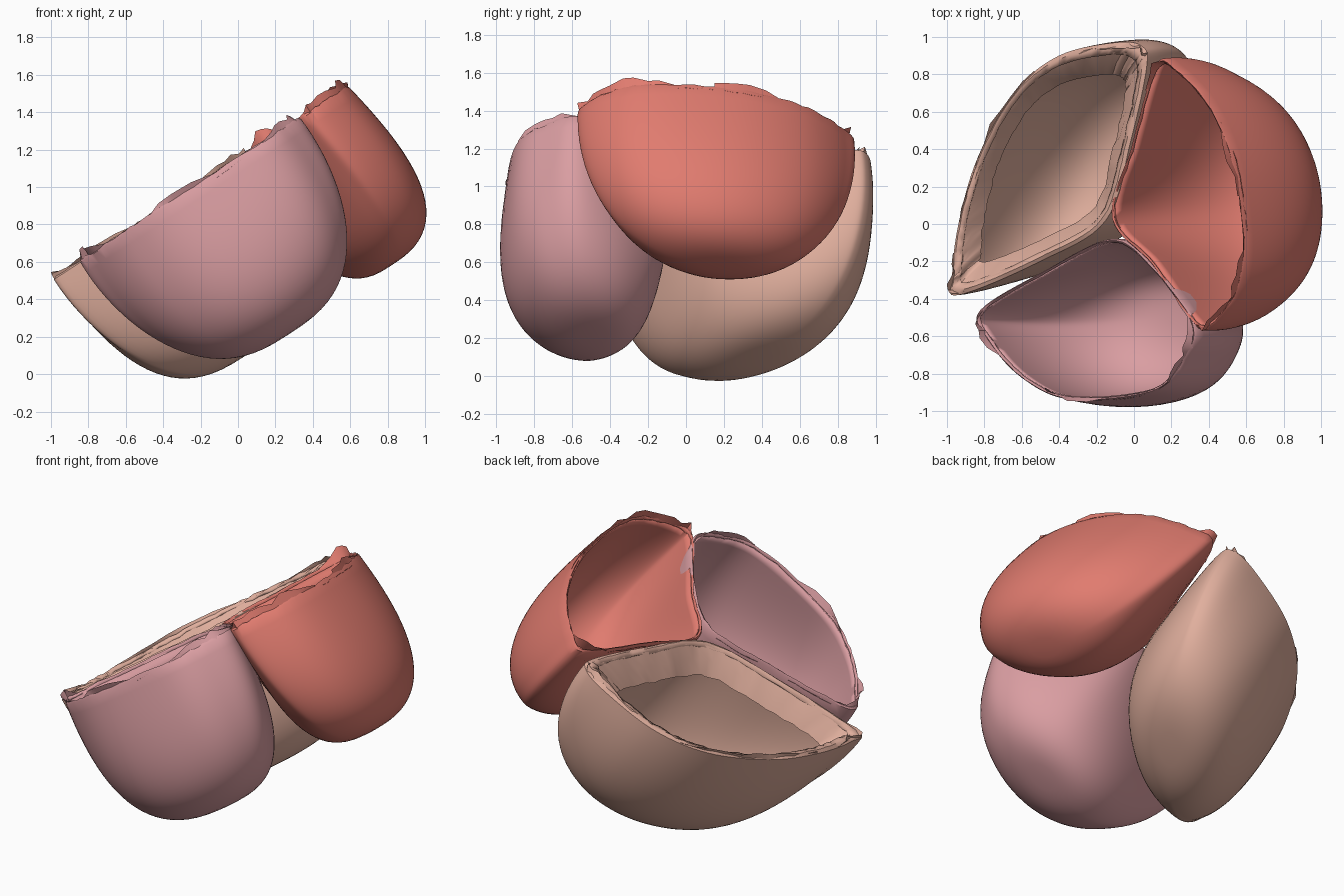
import bpy, bmesh, math, random
from mathutils import Matrix, Vector

random.seed(4)
cube = bpy.data.objects.get("Cube")
if cube:
    bpy.data.objects.remove(cube)

TILT = math.radians(33)
# The rims share one tilted plane; all parts are built in its local frame
FRAME = Matrix.Translation((-0.1, 0, 1.08)) @ Matrix.Rotation(-TILT, 4, 'Y')
STEPS = 8      # spline points per control point
ROWS = 24      # rings from rim to base


def material(name, colour):
    mat = bpy.data.materials.new(name)
    mat.use_nodes = True
    mat.diffuse_color = (*colour, 1)
    mat.node_tree.nodes["Principled BSDF"].inputs["Base Color"].default_value = (*colour, 1)
    return mat


def closed_spline(points):
    """Smooth loop through a few control points."""
    pts = [Vector(p) for p in points]
    n, loop = len(pts), []
    for i in range(n):
        a, b, c, d = (pts[(i + k) % n] for k in (-1, 0, 1, 2))
        for s in range(STEPS):
            t = s / STEPS
            loop.append(0.5 * (2 * b + (c - a) * t + (2 * a - 5 * b + 4 * c - d) * t ** 2
                               + (3 * b - a - 3 * c + d) * t ** 3))
    return loop


def fitted_ellipse(loop):
    """Centre of the loop and the ellipse that follows it best, point for point."""
    n = len(loop)
    lengths = [(loop[(i + 1) % n] - loop[i - 1]).length for i in range(n)]
    total = sum(lengths)
    turns, run = [], 0
    for i in range(n):
        turns.append(2 * math.pi * (run + lengths[i] / 2) / total)
        run += lengths[i]

    def wave(k, t):
        return complex(math.cos(k * t), math.sin(k * t))

    def harmonic(k):
        return sum(complex(*p) * wave(-k, t) * w for p, t, w in zip(loop, turns, lengths)) / total

    mid, fwd, back = harmonic(0), harmonic(1), harmonic(-1)
    offsets = [fwd * wave(1, t) + back * wave(-1, t) for t in turns]
    return Vector((mid.real, mid.imag)), [Vector((o.real, o.imag)) for o in offsets]


def finish(name, bm, mat, thickness):
    bmesh.ops.recalc_face_normals(bm, faces=bm.faces)
    mesh = bpy.data.meshes.new(name)
    bm.to_mesh(mesh)
    bm.free()
    mesh.materials.append(mat)
    obj = bpy.data.objects.new(name, mesh)
    obj.matrix_world = FRAME
    bpy.context.collection.objects.link(obj)
    bpy.ops.object.select_all(action='DESELECT')
    obj.select_set(True)
    bpy.context.view_layer.objects.active = obj
    bpy.ops.object.shade_smooth_by_angle(angle=math.radians(40))
    if thickness:
        mod = obj.modifiers.new("wall", 'SOLIDIFY')
        mod.thickness = thickness
        mod.offset = -1


def bridge(bm, upper, lower):
    for i in range(len(upper)):
        j = (i + 1) % len(upper)
        bm.faces.new((upper[i], upper[j], lower[j], lower[i]))


def lobe(name, outline, depth, drift, swell, fullness, bulge, lip, mat):
    """Hollow cup below its rim outline, rounding to an ellipse, with an inturned lip."""
    loop = closed_spline(outline)
    centre, oval = fitted_ellipse(loop)
    oval = [Vector((o.x * fullness[0], o.y * fullness[1])) for o in oval]
    drift, swell = Vector(drift), Vector(swell)
    bm = bmesh.new()
    rings = []

    def ring(scale, angle, height, ragged=0):
        s = math.sin(angle)
        shift = centre + drift * s + swell * math.sin(2 * angle)
        rings.append([bm.verts.new((*(shift + (p - centre).lerp(o, s ** 1.3) * scale),
                                    height + random.uniform(-ragged, ragged)))
                      for p, o in zip(loop, oval)])

    ring(1 - lip, 0, 0.0, 0.008)
    ring(1 - lip * 0.4, 0, 0.012, 0.005)
    for r in range(ROWS):
        a = r / ROWS * math.pi / 2
        ring(math.cos(a) ** 0.7 + bulge * math.sin(2 * a), a, -depth * math.sin(a))
    for upper, lower in zip(rings, rings[1:]):
        bridge(bm, upper, lower)
    base = bm.verts.new((*(centre + drift), -depth))
    last = rings[-1]
    for i in range(len(loop)):
        bm.faces.new((last[i], last[(i + 1) % len(loop)], base))
    finish(name, bm, mat, 0.022)
    return loop, centre


def inner_fold(name, loop, centre, scales, heights, shift, mat):
    """Thin skin sloping inward from a rim."""
    bm = bmesh.new()
    rings = []
    for k, (scale, height) in enumerate(zip(scales, heights)):
        rings.append([bm.verts.new((*(centre + Vector(shift) * k + (p - centre) * scale),
                                    height + random.uniform(-0.01, 0.01))) for p in loop])
    for upper, lower in zip(rings, rings[1:]):
        bridge(bm, upper, lower)
    finish(name, bm, mat, 0)


def tatters(name, loop, centre, spans, height, mat):
    """Thin torn ribbons standing along parts of a rim."""
    bm = bmesh.new()
    n = len(loop)
    for start, end in spans:
        first, last = int(start * n), int(end * n)
        prev = None
        for i in range(first, last + 1, 2):
            taper = math.sin(math.pi * (i - first) / (last - first))
            p = centre + (loop[i % n] - centre) * random.uniform(0.96, 1.0)
            q = centre + (loop[i % n] - centre) * random.uniform(0.94, 1.02)
            low = bm.verts.new((*p, 0))
            top = bm.verts.new((*q, 0.008 + height * taper * random.uniform(0.4, 1)))
            if prev:
                bm.faces.new((prev[0], low, top, prev[1]))
            prev = (low, top)
    finish(name, bm, mat, 0)


red = material("coral red", (0.75, 0.2, 0.16))
pink = material("dusty pink", (0.7, 0.34, 0.36))
tan = material("warm tan", (0.75, 0.43, 0.34))

# Rim outlines, three sectors around a shared middle
pink_rim = [(-0.02, -0.08), (-0.45, -0.25), (-0.86, -0.46), (-0.82, -0.61), (-0.6, -0.82),
            (-0.28, -0.94), (0.24, -0.9), (0.45, -0.73), (0.51, -0.53), (0.24, -0.22)]
red_rim = [(-0.02, 0.03), (0.1, 0.4), (0.26, 0.85), (0.4, 0.83), (0.62, 0.62),
           (0.77, 0.3), (0.83, -0.1), (0.78, -0.37), (0.6, -0.56), (0.48, -0.51), (0.24, -0.22)]
tan_rim = [(-0.06, 0.02), (-0.48, -0.2), (-1.0, -0.38), (-1.04, -0.28), (-1.0, 0), (-0.88, 0.35),
           (-0.65, 0.7), (-0.36, 0.9), (0, 0.97), (0.17, 0.95), (0.2, 0.84), (0.1, 0.45)]

# Lobes with their torn edges
loop, mid = lobe("front_lobe", pink_rim, 0.93, (0, 0.06), (0, -0.05), (1, 1.16), 0.06, 0.04, pink)
tatters("front_lobe_torn_edge", loop, mid, [(0.2, 0.36), (0.45, 0.56), (0.62, 0.85)], 0.07, pink)
loop, mid = lobe("left_lobe", red_rim, 0.92, (0.06, 0.03), (0.03, 0), (1.1, 1.08), 0.05, 0.04, red)
tatters("left_lobe_torn_edge", loop, mid, [(0.15, 0.28), (0.4, 0.5), (0.54, 0.8)], 0.08, red)
loop, mid = lobe("back_lobe", tan_rim, 0.9, (0.02, 0.07), (0, 0), (1.02, 1.02), 0.05, 0.1, tan)
inner_fold("back_lobe_inner_fold", loop, mid, (0.92, 0.83, 0.74), (0, -0.05, -0.12), (-0.025, 0), tan)
tatters("back_lobe_torn_edge", loop, mid, [(0.15, 0.3), (0.34, 0.55), (0.62, 0.82)], 0.04, tan)
